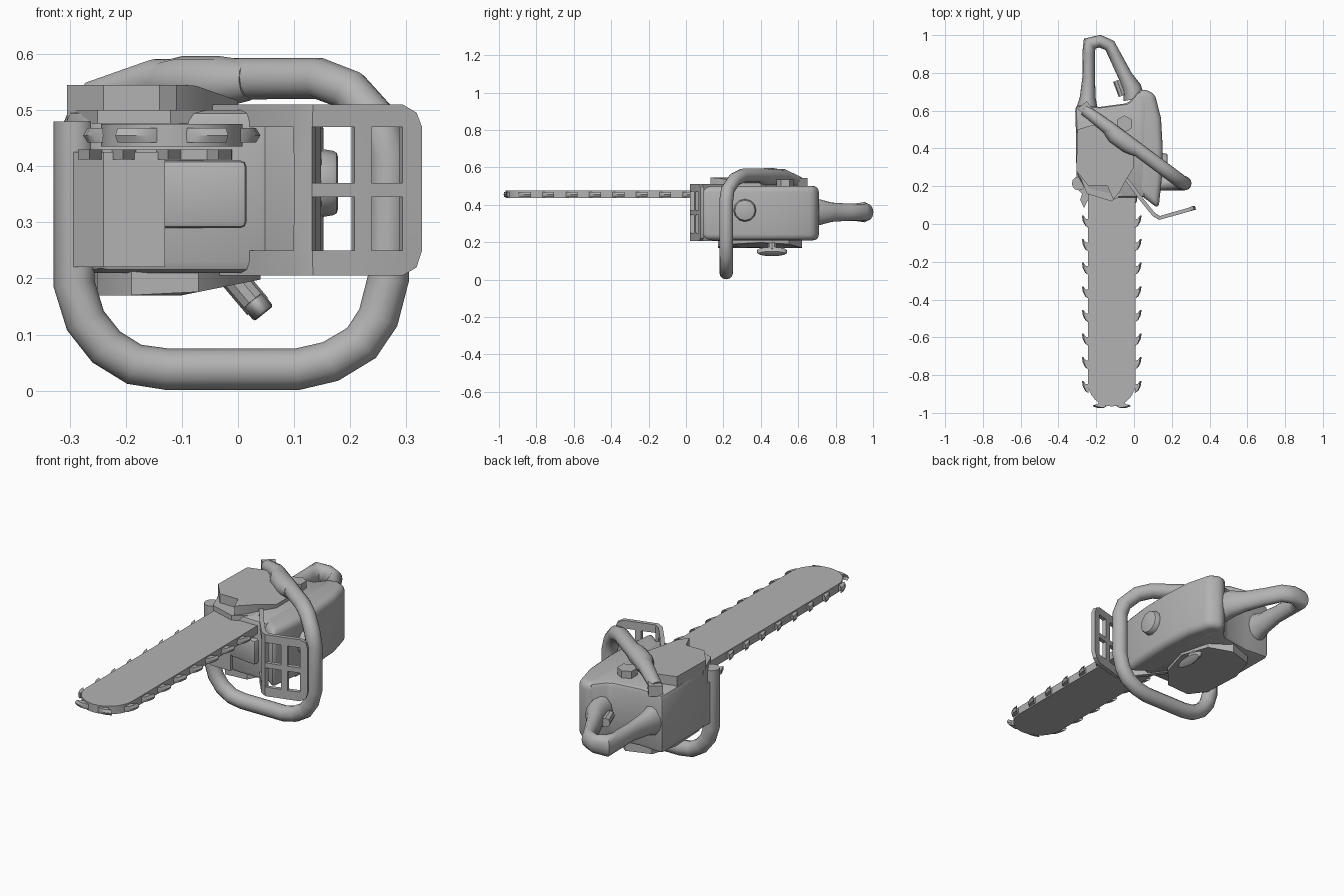
import bpy, bmesh, math
from mathutils import Vector

if "Cube" in bpy.data.objects:
    bpy.data.objects.remove(bpy.data.objects["Cube"])

grey = bpy.data.materials.new("plain_grey")
grey.diffuse_color = (0.45, 0.45, 0.45, 1)
grey.use_nodes = True
grey.node_tree.nodes["Principled BSDF"].inputs["Base Color"].default_value = grey.diffuse_color


def finish(ob, bevel=0, segs=2, angle=35):
    if not ob.data.materials:
        ob.data.materials.append(grey)
    bpy.ops.object.select_all(action='DESELECT')
    ob.select_set(True)
    bpy.context.view_layer.objects.active = ob
    if bevel:
        m = ob.modifiers.new("bevel", 'BEVEL')
        m.width, m.segments, m.limit_method = bevel, segs, 'ANGLE'
        m.angle_limit = math.radians(35)
        bpy.ops.object.modifier_apply(modifier=m.name)
    bpy.ops.object.shade_smooth_by_angle(angle=math.radians(angle))
    return ob


def from_bmesh(name, bm):
    bmesh.ops.recalc_face_normals(bm, faces=bm.faces)
    me = bpy.data.meshes.new(name)
    bm.to_mesh(me)
    bm.free()
    ob = bpy.data.objects.new(name, me)
    bpy.context.collection.objects.link(ob)
    return ob


def prism(name, outline, z0, z1, bevel=0, segs=2):
    """Outline in plan, extruded from z0 to z1."""
    bm = bmesh.new()
    f = bm.faces.new([bm.verts.new((x, y, z0)) for x, y in outline])
    r = bmesh.ops.extrude_face_region(bm, geom=[f])
    for v in r['geom']:
        if isinstance(v, bmesh.types.BMVert):
            v.co.z = z1
    return finish(from_bmesh(name, bm), bevel, segs)


def tube(name, pts, radii, res=4):
    """Round tube along a path, radius given per point."""
    cu = bpy.data.curves.new(name, 'CURVE')
    cu.dimensions = '3D'
    cu.bevel_depth, cu.bevel_resolution, cu.use_fill_caps = 1, res, True
    sp = cu.splines.new('POLY')
    sp.points.add(len(pts) - 1)
    for p, co, r in zip(sp.points, pts, radii):
        p.co, p.radius = (*co, 1), r
    ob = bpy.data.objects.new(name, cu)
    bpy.context.collection.objects.link(ob)
    bpy.ops.object.select_all(action='DESELECT')
    ob.select_set(True)
    bpy.context.view_layer.objects.active = ob
    bpy.ops.object.convert(target='MESH')
    return finish(bpy.context.view_layer.objects.active, angle=50)


def rod(name, a, b, r, sides=12, r2=None, bevel=0):
    a, b = Vector(a), Vector(b)
    bpy.ops.mesh.primitive_cone_add(
        vertices=sides, radius1=r, radius2=r if r2 is None else r2,
        depth=(b - a).length, location=(a + b) / 2,
        rotation=(b - a).to_track_quat('Z', 'Y').to_euler())
    ob = bpy.context.object
    ob.name = name
    return finish(ob, bevel)


# Guide bar with rounded nose
cx, hw, nose = -0.118, 0.126, -0.84
arc = [(cx + hw * math.cos(a), nose + hw * math.sin(a))
       for a in [math.pi + i * math.pi / 12 for i in range(13)]]
prism("guide_bar", [(cx - hw, 0.3)] + arc + [(cx + hw, 0.3)], 0.435, 0.475)

# Hooked chain cutters along both edges and round the nose
bm = bmesh.new()
hook = [(-0.004, -0.035), (0.014, -0.024), (0.027, 0.0), (0.032, 0.03),
        (0.014, 0.012), (-0.004, 0.012)]


def cutter(origin, out, along):
    o, u, t = Vector(origin), Vector(out), Vector(along)
    rings = []
    for dz, k in ((-0.013, 0.75), (0, 1), (0.013, 0.75)):
        rings.append([bm.verts.new((*(o + u * a * k + t * b), 0.455 + dz))
                      for a, b in hook])
    n = len(hook)
    for lo, hi in zip(rings, rings[1:]):
        for i in range(n):
            bm.faces.new((lo[i], lo[(i + 1) % n], hi[(i + 1) % n], hi[i]))
    bm.faces.new(rings[0][::-1])
    bm.faces.new(rings[2])


for i in range(8):
    y = -0.86 + i * 0.125
    cutter((cx - hw, y), (-1, 0), (0, 1))
    cutter((cx + hw, y), (1, 0), (0, 1))
for a, s in ((-118, 1), (-62, -1)):
    c, d = math.cos(math.radians(a)), math.sin(math.radians(a))
    cutter((cx + hw * c, nose + hw * d), (c, d), (d * s, -c * s))
finish(from_bmesh("chain_cutters", bm))

# Engine housing, fuel tank and front block
prism("engine_housing", [(-0.305, 0.27), (-0.25, 0.17), (-0.12, 0.14), (0.06, 0.14),
                         (0.08, 0.64), (0.03, 0.71), (-0.03, 0.64), (-0.18, 0.62),
                         (-0.31, 0.63)], 0.21, 0.5, 0.02)
prism("fuel_tank", [(0.0, 0.18), (0.13, 0.08), (0.148, 0.25), (0.152, 0.4),
                    (0.143, 0.56), (0.11, 0.69), (0.04, 0.72), (0.0, 0.67)],
      0.21, 0.5, 0.04, 4)
prism("front_block", [(-0.305, 0.19), (-0.24, 0.125), (-0.13, 0.125), (-0.13, 0.3),
                      (-0.305, 0.3)], 0.22, 0.425)
prism("front_panel", [(-0.14, 0.13), (0.015, 0.11), (0.015, 0.25), (-0.14, 0.25)],
      0.29, 0.41, 0.01)

# Gripping spikes under the bar
spikes = [(-0.26, 0.2)]
for x in (-0.26, -0.2, -0.12, -0.03):
    spikes += [(x - 0.025, 0.13), (x - 0.005, 0.085), (x + 0.018, 0.13)]
prism("gripping_spikes", spikes + [(0.0, 0.2)], 0.412, 0.43)

# Clutch cover above, starter cover below
cover = [(-0.305, 0.28), (-0.24, 0.2), (-0.14, 0.2), (-0.11, 0.13), (-0.075, 0.17),
         (-0.05, 0.22), (0.0, 0.3), (0.0, 0.4), (-0.08, 0.48), (-0.2, 0.53), (-0.3, 0.5)]
ob = prism("clutch_cover", cover, 0.48, 0.545)
for v in ob.data.vertices:
    if v.co.z > 0.5 and v.co.x > -0.08:
        v.co.z -= 0.35 * (v.co.x + 0.08)
prism("clutch_cover_lip", [(-0.305, 0.3), (-0.25, 0.16), (-0.12, 0.12), (-0.04, 0.17),
                           (-0.04, 0.3)], 0.476, 0.5)
ob = prism("starter_cover", [(-0.25, 0.25), (-0.19, 0.17), (-0.07, 0.17), (0.0, 0.25),
                             (0.04, 0.4), (0.0, 0.55), (-0.1, 0.62), (-0.22, 0.58),
                             (-0.26, 0.45)], 0.17, 0.23)
for v in ob.data.vertices:
    if v.co.z < 0.2 and v.co.x > -0.1:
        v.co.z += 0.2 * (v.co.x + 0.1)

# Wrap-around front handle
side = [(-0.292, 0.48), (-0.292, 0.19), (-0.272, 0.125), (-0.235, 0.078), (-0.185, 0.047),
        (-0.125, 0.038), (0.105, 0.038), (0.165, 0.052), (0.22, 0.085), (0.25, 0.13),
        (0.268, 0.2), (0.268, 0.42), (0.25, 0.48), (0.2, 0.535), (0.145, 0.556),
        (0.0, 0.556), (-0.15, 0.555), (-0.26, 0.522)]
path = [(x, 0.215 if i < 12 else 0.21 + (0.268 - x) * 0.745, z)
        for i, (x, z) in enumerate(side)]
tube("front_handle", path, [0.037] * 16 + [0.036, 0.03])
tube("handle_sleeve", [(0.02, 0.39, 0.553), (-0.03, 0.42, 0.55), (-0.1, 0.47, 0.55),
                       (-0.14, 0.515, 0.55)], [0.036, 0.046, 0.046, 0.036])
prism("handle_foot", [(-0.3, 0.61), (-0.25, 0.57), (-0.21, 0.6), (-0.25, 0.65)], 0.49, 0.542)
rod("cover_nut", (-0.05, 0.53, 0.49), (-0.05, 0.53, 0.535), 0.045, 6)

# Rear handle loop, taller than wide
rear = [(-0.25, 0.59, 0.062), (-0.245, 0.67, 0.042), (-0.24, 0.78, 0.033),
        (-0.24, 0.9, 0.034), (-0.235, 0.955, 0.04), (-0.18, 0.968, 0.034),
        (-0.128, 0.945, 0.033), (-0.09, 0.87, 0.034), (-0.045, 0.78, 0.038),
        (-0.01, 0.72, 0.05), (0.0, 0.66, 0.055)]
ob = tube("rear_handle", [(x, y, 0) for x, y, r in rear], [r for x, y, r in rear])
for v in ob.data.vertices:
    v.co.z = 0.36 + v.co.z * 1.35
rod("throttle_trigger", (-0.09, 0.76, 0.36), (-0.06, 0.68, 0.36), 0.022, 8)

# Hand guard: bent plate with four windows and two support arms
xs = [-0.06, -0.03, 0.04, 0.105, 0.135, 0.205, 0.235, 0.29, 0.325]
ys = [0.255, 0.225, 0.13, 0.05, 0.032, 0.052, 0.06, 0.076, 0.086]
zs = [0.205, 0.25, 0.345, 0.37, 0.47, 0.51]
bm = bmesh.new()
grid = []
for i, (x, y) in enumerate(zip(xs, ys)):
    col = []
    for j, z in enumerate(zs):
        if i == 8 and j in (0, 5):      # clipped outer corners
            x1, z1 = 0.315, (0.22 if j == 0 else 0.495)
        else:
            x1, z1 = x, z
        col.append(bm.verts.new((x1, y, z1)))
    grid.append(col)
for i in range(8):
    for j in range(5):
        window = (i < 3 and 0 < j < 4) or (i in (4, 6) and j in (1, 3))
        if not window:
            bm.faces.new((grid[i][j], grid[i + 1][j], grid[i + 1][j + 1], grid[i][j + 1]))
bmesh.ops.delete(bm, geom=[v for v in bm.verts if not v.link_faces], context='VERTS')
ob = from_bmesh("hand_guard", bm)
m = ob.modifiers.new("thickness", 'SOLIDIFY')
m.thickness, m.offset = 0.02, 0
bpy.context.view_layer.objects.active = ob
bpy.ops.object.modifier_apply(modifier=m.name)
finish(ob)

# Filler cap, pull grip and its stem
rod("filler_cap", (0.13, 0.315, 0.37), (0.178, 0.315, 0.37), 0.064, 12, 0.056, 0.008)
rod("pull_stem", (-0.02, 0.46, 0.215), (0.035, 0.46, 0.15), 0.024, 10)
ob = rod("pull_grip", (0.026, 0.46, 0.162), (0.046, 0.46, 0.137), 0.022, 12, 0.022, 0.005)
ob.scale = (1, 1, 1)
for v in ob.data.vertices:              # stretch the grip along y
    w = ob.matrix_world @ v.co
    w.y = 0.46 + (w.y - 0.46) * 3.6
    v.co = ob.matrix_world.inverted() @ w
